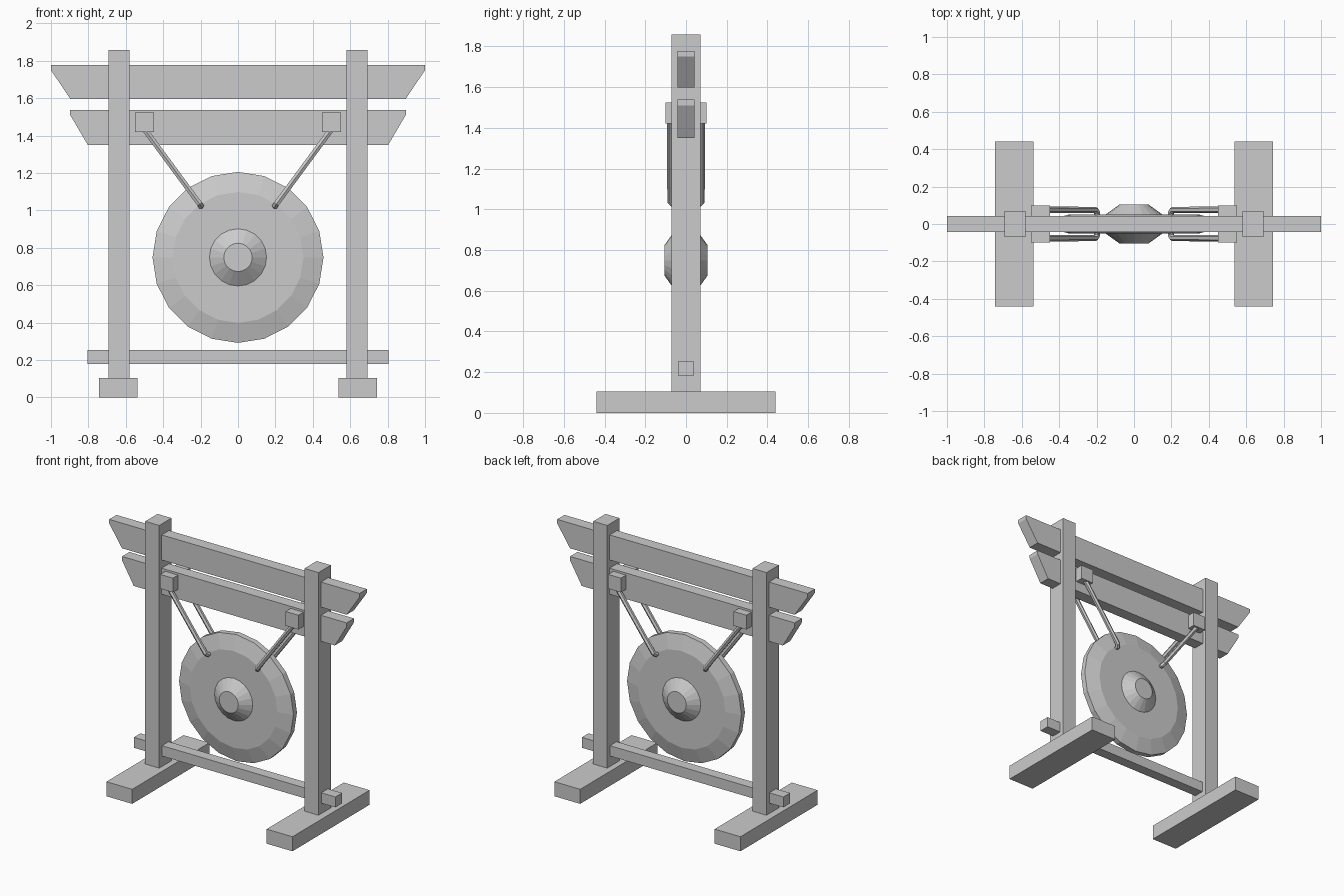
import bpy, bmesh, math

if "Cube" in bpy.data.objects:
    bpy.data.objects.remove(bpy.data.objects["Cube"])


def mesh_object(name, bm):
    bmesh.ops.recalc_face_normals(bm, faces=bm.faces)
    me = bpy.data.meshes.new(name)
    bm.to_mesh(me)
    bm.free()
    ob = bpy.data.objects.new(name, me)
    bpy.context.collection.objects.link(ob)
    return ob


def extrude_profile(name, points, half_depth):
    """Closed x/z outline extruded along y."""
    bm = bmesh.new()
    face = bm.faces.new([bm.verts.new((x, -half_depth, z)) for x, z in points])
    new = bmesh.ops.extrude_face_region(bm, geom=[face])["geom"]
    verts = [v for v in new if isinstance(v, bmesh.types.BMVert)]
    bmesh.ops.translate(bm, verts=verts, vec=(0, 2 * half_depth, 0))
    return mesh_object(name, bm)


def box(name, x0, x1, half_depth, z0, z1):
    return extrude_profile(name, [(x0, z0), (x1, z0), (x1, z1), (x0, z1)], half_depth)


def beam(name, top, bottom, z0, z1, lip):
    pts = [(bottom, z0), (top, z1 - lip), (top, z1)]
    return extrude_profile(name, pts + [(-x, z) for x, z in reversed(pts)], 0.042)


def lathe_y(name, profile, sides, z):
    """Rings of (radius, y) around the y axis, capped at both ends."""
    bm = bmesh.new()
    rings = []
    for r, y in profile:
        angles = [2 * math.pi * i / sides for i in range(sides)]
        rings.append([bm.verts.new((r * math.cos(a), y, z + r * math.sin(a))) for a in angles])
    for a, b in zip(rings, rings[1:]):
        for i in range(sides):
            j = (i + 1) % sides
            bm.faces.new((a[i], a[j], b[j], b[i]))
    bm.faces.new(rings[0])
    bm.faces.new(rings[-1])
    return mesh_object(name, bm)


def rope(name, s):
    """Loop hanging from a bracket, passing through the gong."""
    half = [(0.515, 0.076, 1.455), (0.207, 0.076, 1.037), (0.198, 0.062, 1.024)]
    pts = half + [(x, -y, z) for x, y, z in reversed(half)]
    cu = bpy.data.curves.new(name, "CURVE")
    cu.dimensions = "3D"
    cu.bevel_depth = 0.017
    cu.bevel_resolution = 1
    cu.use_fill_caps = True
    sp = cu.splines.new("POLY")
    sp.points.add(len(pts) - 1)
    for p, (x, y, z) in zip(sp.points, pts):
        p.co = (s * x, y, z, 1)
    sp.use_smooth = False
    ob = bpy.data.objects.new(name, cu)
    bpy.context.collection.objects.link(ob)


# Mirrored supports, brackets and ropes
for side, s in (("left", -1), ("right", 1)):
    box(side + "_foot", s * 0.537, s * 0.743, 0.44, 0, 0.105)
    box(side + "_post", s * 0.58, s * 0.692, 0.07, 0.10, 1.857)
    box(side + "_bracket", s * 0.45, s * 0.552, 0.10, 1.42, 1.523)
    rope(side + "_rope", s)

# Crossbars
beam("upper_beam", 1.0, 0.897, 1.597, 1.778, 0.028)
beam("lower_beam", 0.897, 0.803, 1.35, 1.538, 0.028)
box("bottom_rail", -0.805, 0.805, 0.038, 0.18, 0.255)

# Gong disc with a raised boss on both faces
side_profile = [(0.076, 0.105), (0.153, 0.05), (0.35, 0.05), (0.457, 0.02)]
lathe_y("gong", side_profile + [(r, -y) for r, y in reversed(side_profile)], 20, 0.749)
